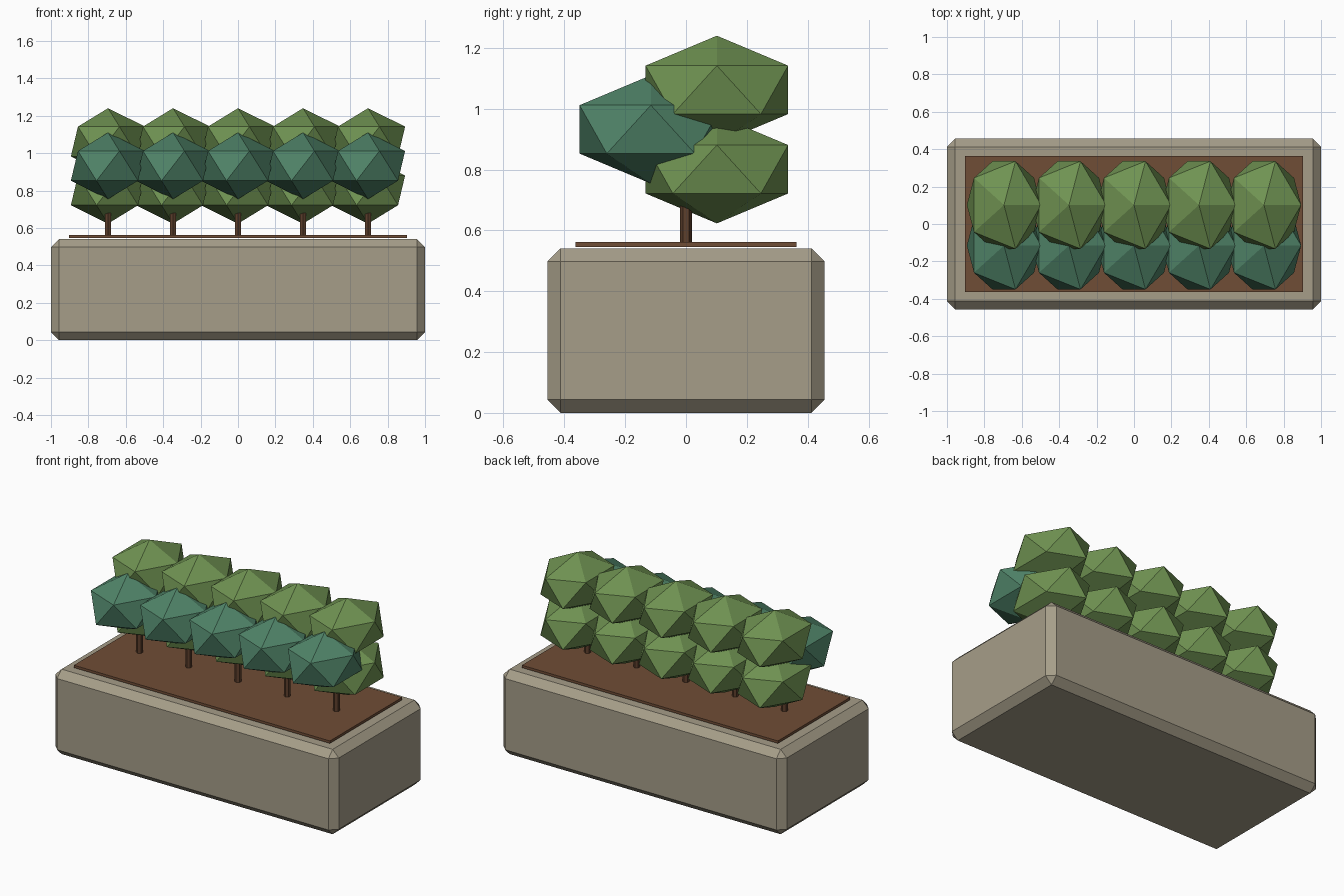
import bpy
from mathutils import Matrix

if "Cube" in bpy.data.objects:
    bpy.data.objects.remove(bpy.data.objects["Cube"])


def material(name, rgb):
    m = bpy.data.materials.new(name)
    m.diffuse_color = (*rgb, 1)
    m.use_nodes = True
    m.node_tree.nodes["Principled BSDF"].inputs["Base Color"].default_value = m.diffuse_color
    return m


STONE = material("stone", (0.38, 0.34, 0.25))
SOIL = material("soil", (0.16, 0.075, 0.037))
BARK = material("bark", (0.11, 0.05, 0.025))
GREEN = material("green_leaves", (0.16, 0.29, 0.084))
TEAL = material("teal_leaves", (0.08, 0.23, 0.14))


def finish(name, mat, scale=(1, 1, 1)):
    ob = bpy.context.object
    ob.name = name
    ob.data.transform(Matrix.Diagonal((*scale, 1)))
    ob.data.materials.append(mat)
    return ob


def box(name, size, z0, mat):
    bpy.ops.mesh.primitive_cube_add(size=1, location=(0, 0, z0 + size[2] / 2))
    return finish(name, mat, size)


def leaf_clump(name, x, y, z, mat):
    bpy.ops.mesh.primitive_ico_sphere_add(subdivisions=1, radius=1, location=(x, y, z))
    return finish(name, mat, (0.222, 0.2755, 0.178))


# Chamfered planter block
planter = box("planter", (2.0, 0.912, 0.541), 0, STONE)
bevel = planter.modifiers.new("chamfer", "BEVEL")
bevel.width = 0.0435
bevel.segments = 1

# Soil slab just above the rim
box("soil", (1.806, 0.728, 0.016), 0.546, SOIL)

# Row of five shrubs: trunk, two green clumps behind, one teal clump in front
for i in range(5):
    x = (i - 2) * 0.3475
    bpy.ops.mesh.primitive_cylinder_add(vertices=6, radius=0.02, depth=0.30,
                                        location=(x, 0, 0.70))
    finish(f"trunk_{i + 1}", BARK)
    leaf_clump(f"lower_leaves_{i + 1}", x, 0.1015, 0.801, GREEN)
    leaf_clump(f"upper_leaves_{i + 1}", x, 0.1015, 1.062, GREEN)
    leaf_clump(f"front_leaves_{i + 1}", x, -0.1155, 0.932, TEAL)
